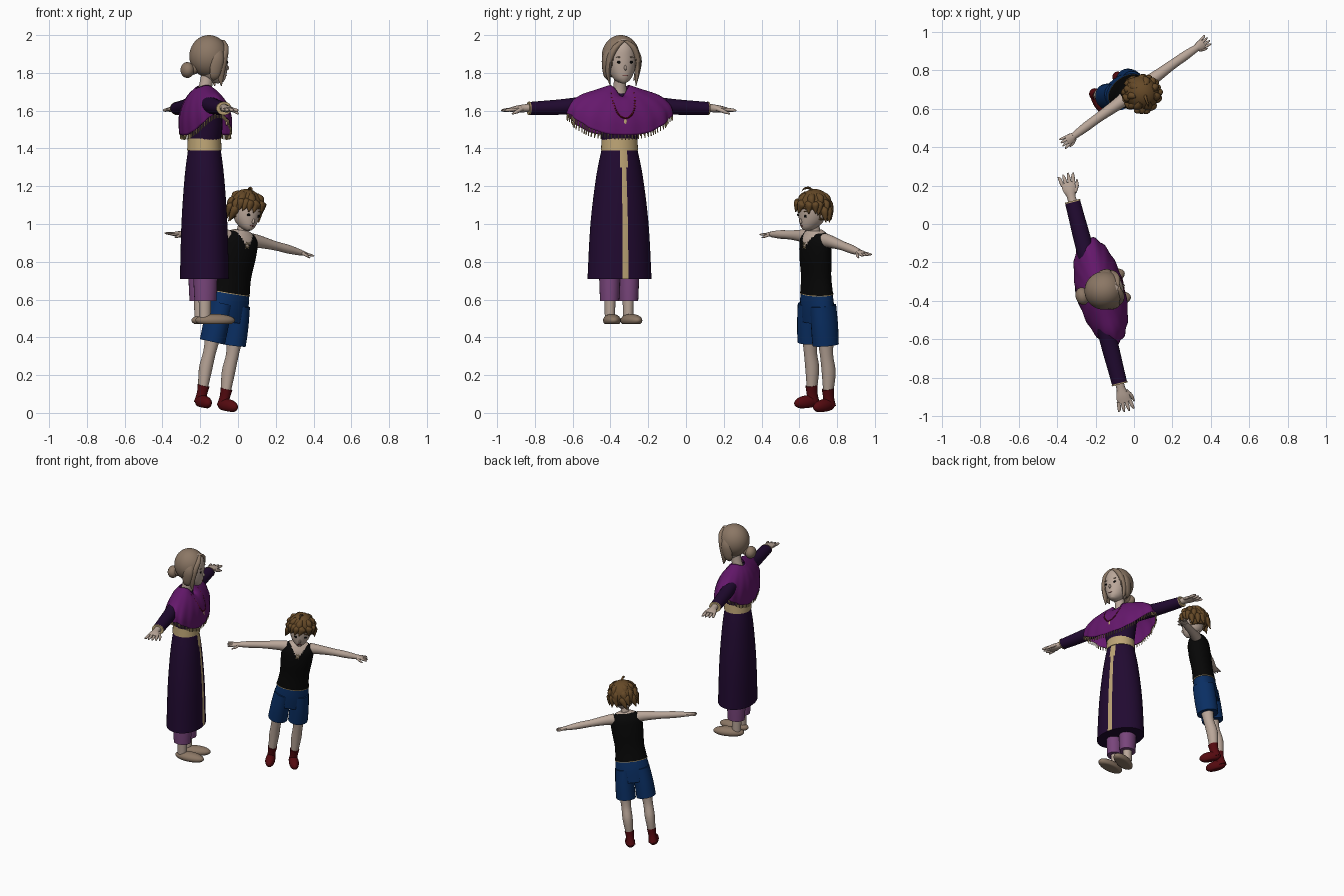
import bpy, bmesh, random
from math import sin, cos, pi, radians
from mathutils import Vector, Matrix
from mathutils.bvhtree import BVHTree

old = bpy.data.objects.get("Cube")
if old:
    bpy.data.objects.remove(old)
random.seed(4)


def material(name, r, g, b):
    m = bpy.data.materials.new(name)
    m.use_nodes = True
    m.diffuse_color = (r, g, b, 1)
    m.node_tree.nodes["Principled BSDF"].inputs["Base Color"].default_value = (r, g, b, 1)
    return m


SKIN = material("skin", .49, .385, .32)
TAN = material("tan", .26, .185, .13)
PLUM = material("dark plum", .015, .003, .03)
PURPLE = material("purple", .13, .009, .15)
MAUVE = material("mauve", .19, .06, .20)
CREAM = material("straw yellow", .51, .375, .18)
BLACK = material("black", .002, .002, .002)
BLUE = material("blue", .003, .028, .125)
RED = material("dark red", .09, .003, .005)
BROWN = material("brown", .13, .066, .02)
FRAME = Matrix()


def finish(name, bm, mats, rule=None):
    """Turn a bmesh into a smooth object placed in the current figure frame."""
    bmesh.ops.recalc_face_normals(bm, faces=bm.faces)
    me = bpy.data.meshes.new(name)
    mats = mats if isinstance(mats, tuple) else (mats,)
    for f in bm.faces:
        f.smooth = True
        if rule:
            f.material_index = rule(f.calc_center_median())
    bm.to_mesh(me)
    bm.free()
    for m in mats:
        me.materials.append(m)
    me.set_sharp_from_angle(angle=radians(45))
    ob = bpy.data.objects.new(name, me)
    bpy.context.collection.objects.link(ob)
    ob.matrix_world = FRAME
    return ob


def spline(rows, steps):
    """Catmull-Rom interpolation of rows of numbers."""
    p = [Vector(r) for r in rows]
    p = [p[0]] + p + [p[-1]]
    out = []
    for i in range(1, len(p) - 2):
        a, b, c, d = p[i - 1:i + 3]
        for k in range(steps):
            t = k / steps
            out.append(.5 * (2 * b + (c - a) * t + (2 * a - 5 * b + 4 * c - d) * t * t
                             + (3 * b - a - 3 * c + d) * t ** 3))
    return out + [p[-1]]


def skin_grid(bm, rings):
    """Bridge successive closed rings of points."""
    vs = [[bm.verts.new(q) for q in ring] for ring in rings]
    n = len(vs[0])
    for a, b in zip(vs, vs[1:]):
        for i in range(n):
            j = (i + 1) % n
            bm.faces.new((a[i], a[j], b[j], b[i]))
    return vs


def part(name, mats, *paths, n=24, steps=4, rule=None):
    """Loft elliptical sections (x, y, z, radius, radius) along each path."""
    bm = bmesh.new()
    for rows in paths:
        t = (Vector(rows[-1][:3]) - Vector(rows[0][:3])).normalized()
        ref = Vector((0, 1, 0)) if abs(t.y) < .8 else Vector((0, 0, 1))
        u = ref.cross(t).normalized()
        v = t.cross(u)
        rings = []
        for r in spline(rows, steps):
            c, a, b = Vector(r[:3]), max(r[3], .001), max(r[4], .001)
            rings.append([c + u * a * cos(2 * pi * i / n) + v * b * sin(2 * pi * i / n) for i in range(n)])
        vs = skin_grid(bm, rings)
        bm.faces.new(vs[0])
        bm.faces.new(vs[-1])
    return finish(name, bm, mats, rule)


def ball(name, mat, c, r, turn=0, floor=None, drop=None, seg=32):
    bm = bmesh.new()
    bmesh.ops.create_uvsphere(bm, u_segments=seg, v_segments=seg // 2, radius=1)
    bm.transform(Matrix.Translation(c) @ Matrix.Rotation(turn, 4, 'Z') @ Matrix.Diagonal((*r, 1)))
    if floor is not None:
        for v in bm.verts:
            v.co.z = max(v.co.z, floor)
    if drop:
        gone = [f for f in bm.faces if drop(f.calc_center_median())]
        bmesh.ops.delete(bm, geom=gone, context='FACES')
    return finish(name, bm, mat)


def thicken(ob, t):
    m = ob.modifiers.new("thickness", 'SOLIDIFY')
    m.thickness = t


def front_point(ob, x, z):
    """Point on the front of an object, in figure space."""
    me = ob.data
    tree = BVHTree.FromPolygons([v.co for v in me.vertices], [p.vertices for p in me.polygons])
    hit = tree.ray_cast(Vector((x, -1, z)), Vector((0, 1, 0)))[0]
    return hit or Vector((x, -.1, z))


def face(who, head, eye_x, eye_z, mouth_z, brow):
    for s, side in ((1, "left"), (-1, "right")):
        ball(f"{who}_{side}_eye", BLACK, front_point(head, s * eye_x, eye_z), (.013, .004, .007), seg=16)
        ball(f"{who}_{side}_brow", brow, front_point(head, s * eye_x, eye_z + .026), (.017, .004, .003), seg=16)
    ball(f"{who}_mouth", RED, front_point(head, 0, mouth_z), (.015, .003, .002), seg=16)
    ball(f"{who}_nose", SKIN, front_point(head, 0, eye_z - .03), (.007, .011, .014), seg=16)


def hand(name, s, x, y, z, size, dz):
    """Palm, four spread fingers and a thumb, reaching sideways."""
    def at(f, dy, a, b, sink=0):
        return (s * (x + f * size), y + dy * size, z + f * dz - sink * size, a * size, b * size)
    paths = [[at(-.25, 0, .18, .2), at(0, 0, .17, .2), at(.3, 0, .15, .3), at(.58, 0, .1, .3)]]
    for k in range(4):
        o = (k - 1.5) * .16
        paths.append([at(.5, o, .08, .085), at(.8, o * 1.2, .07, .075),
                      at(1 - .05 * abs(k - 1.3), o * 1.4, .025, .025)])
    paths.append([at(.1, -.18, .09, .09), at(.38, -.36, .08, .08, .1), at(.62, -.42, .03, .03, .18)])
    part(name, SKIN, *paths, n=10, steps=3)


# ---------------- woman ----------------
FRAME = Matrix.Translation((-.178, -.352, 0)) @ Matrix.Rotation(radians(104.5), 4, 'Z')

for s, side in ((1, "left"), (-1, "right")):
    ball(f"woman_{side}_shoe", TAN, (s * .053, -.045, .49), (.046, .106, .034), s * .13, floor=.47)
    part(f"woman_{side}_ankle", SKIN, [(s * .05, .01, .49, .026, .03), (s * .05, .01, .62, .03, .034)])
    part(f"woman_{side}_trouser", MAUVE, [(s * .052, .008, .592, .05, .058), (s * .052, .008, .66, .053, .062),
                                          (s * .053, .008, .76, .055, .065)])
    part(f"woman_{side}_sleeve", PLUM, [(s * .08, .02, 1.64, .05, .045), (s * .28, .02, 1.622, .042, .045),
                                        (s * .40, .02, 1.615, .038, .042), (s * .488, .02, 1.612, .034, .04)])
    part(f"woman_{side}_cuff", CREAM, [(s * .486, .02, 1.612, .036, .042), (s * .493, .02, 1.612, .035, .041)])
    hand(f"woman_{side}_hand", s, .52, .02, 1.612, .122, -.012)

# skirt with a straw yellow strip down the front
part("woman_skirt", (PLUM, CREAM),
     [(0, 0, .71, .172, .126), (0, 0, 1.0, .156, .119), (0, 0, 1.25, .125, .103), (0, 0, 1.4, .094, .085)],
     n=64, rule=lambda c: int(c.y < -.05 and abs(c.x) < .017 and c.z > .715))
part("woman_bodice", PLUM, [(0, 0, 1.43, .092, .084), (0, -.005, 1.52, .11, .09), (0, 0, 1.61, .12, .085),
                            (0, 0, 1.66, .1, .06), (0, 0, 1.69, .05, .04)])
part("woman_belt", CREAM, [(0, 0, 1.388, .099, .091), (0, 0, 1.452, .095, .088)], n=32)

# shawl: levels of (half width, half depth, side height, front height)
levels = spline([(.05, .045, 1.73, 1.715), (.13, .08, 1.705, 1.675), (.215, .108, 1.676, 1.61),
                 (.272, .119, 1.63, 1.54), (.283, .117, 1.585, 1.47)], 4)
rings = []
for i, (rx, ry, zs, zf) in enumerate(levels):
    t = i / (len(levels) - 1)
    ring = []
    for k in range(96):
        a = 2 * pi * k / 96
        fold = 1 + .02 * t * sin(a * 16)
        neck = .05 * (1 - t) ** 4 * max(0, -sin(a)) ** 6
        ring.append(Vector((rx * cos(a) * fold, ry * sin(a) * fold - .006 * t,
                            zf + (zs - zf) * abs(cos(a)) ** 2.6 - neck)))
    rings.append(ring)
bm = bmesh.new()
skin_grid(bm, rings)
shawl = finish("woman_shawl", bm, PURPLE)
thicken(shawl, -.006)
part("woman_shawl_fringe", CREAM,
     *[[(*p, .0035, .0035), (p.x * 1.01, p.y * 1.01, p.z - .024, .003, .003)] for p in rings[-1]], n=5, steps=1)

# necklace draped over the shawl
beads = []
for k in range(29):
    a = pi * k / 28
    p = front_point(shawl, .062 * cos(a), 1.69 - .13 * sin(a) ** .8)
    beads.append([(p.x, p.y - .002, p.z - .006, .003, .003), (p.x, p.y - .002, p.z, .007, .007),
                  (p.x, p.y - .002, p.z + .006, .003, .003)])
part("woman_necklace", RED, *beads, n=8, steps=2)
ball("woman_pendant", CREAM, front_point(shawl, 0, 1.54), (.011, .008, .02), seg=16)

part("woman_neck", SKIN, [(0, .005, 1.66, .06, .05), (0, -.003, 1.71, .036, .036), (0, -.02, 1.8, .032, .034)])
head = part("woman_head", SKIN, [(0, -.088, 1.748, .014, .016), (0, -.072, 1.766, .042, .046),
                                 (0, -.052, 1.81, .067, .074), (0, -.042, 1.86, .078, .086),
                                 (0, -.035, 1.91, .078, .089), (0, -.03, 1.955, .058, .07),
                                 (0, -.028, 1.982, .02, .025)], n=32)
face("woman", head, .032, 1.857, 1.785, TAN)
cap = ball("woman_hair", TAN, (0, -.025, 1.888), (.1, .104, .112), seg=64,
           drop=lambda c: c.y < -.05 and c.z < 1.962 and abs(c.x) < .066 * min(1, (1.97 - c.z) / .05) ** .5)
thicken(cap, .006)
ball("woman_hair_bun", TAN, (0, .093, 1.815), (.046, .036, .042))
part("woman_hair_tie", TAN, [(0, .05, 1.825, .03, .03), (0, .09, 1.815, .034, .034)])
for s, side in ((1, "left"), (-1, "right")):
    part(f"woman_{side}_hair_locks", TAN,
         [(s * .005, -.098, 1.972, .012, .012), (s * .048, -.102, 1.935, .018, .018),
          (s * .076, -.08, 1.87, .017, .026), (s * .08, -.066, 1.8, .013, .024), (s * .07, -.075, 1.73, .002, .002)],
         [(s * .05, -.06, 1.95, .02, .02), (s * .09, -.05, 1.88, .016, .034), (s * .085, -.035, 1.79, .012, .028),
          (s * .07, -.03, 1.76, .003, .004)], n=12)

# ---------------- boy ----------------
FRAME = (Matrix.Translation((-.14, .71, .023)) @ Matrix.Rotation(radians(34.8), 4, 'Z')
         @ Matrix.Rotation(radians(7), 4, 'X') @ Matrix.Rotation(radians(7), 4, 'Y'))

for s, side in ((1, "left"), (-1, "right")):
    ball(f"boy_{side}_shoe", RED, (s * .08, -.03, .028), (.033, .073, .036), s * .12, floor=0)
    part(f"boy_{side}_boot_cuff", RED, [(s * .075, .01, .02, .03, .034), (s * .075, .004, .07, .026, .03),
                                        (s * .075, .002, .115, .031, .034)])
    part(f"boy_{side}_leg", SKIN, [(s * .075, .002, .08, .023, .026), (s * .075, .01, .2, .034, .038),
                                   (s * .074, 0, .3, .033, .036), (s * .07, 0, .42, .045, .05)])
    part(f"boy_{side}_shorts_leg", BLUE, [(s * .068, 0, .35, .066, .072), (s * .064, 0, .45, .064, .075),
                                          (s * .055, 0, .56, .06, .074)])
    part(f"boy_{side}_arm", SKIN, [(s * .075, .01, .91, .04, .036), (s * .13, .01, .911, .033, .031),
                                   (s * .24, .01, .902, .024, .025), (s * .32, .008, .895, .023, .024),
                                   (s * .4, .005, .887, .016, .018)])
    hand(f"boy_{side}_hand", s, .39, .005, .888, .087, -.008)
    ball(f"boy_{side}_ear", SKIN, (s * .073, 0, 1.05), (.012, .016, .02), seg=16)

part("boy_shorts_hips", BLUE, [(0, 0, .47, .118, .074), (0, 0, .56, .114, .076), (0, 0, .645, .1, .07)])
part("boy_vest", (BLACK, SKIN),
     [(0, 0, .62, .108, .074), (0, 0, .71, .099, .069), (0, 0, .82, .106, .073), (0, .003, .9, .106, .068),
      (0, .005, .94, .078, .05), (0, .005, .958, .042, .036)],
     n=64, steps=8, rule=lambda c: int(c.z > .95 or (c.y < -.01 and c.z > .868 + abs(c.x) * 1.5)))
part("boy_vest_hem", CREAM, [(0, 0, .618, .1095, .0755), (0, 0, .622, .1095, .0755)], n=48, steps=1)
part("boy_vest_laces", CREAM, *[[(-s * .012, -.071, z, .002, .002), (s * .012, -.071, z + .014, .002, .002)]
                                for s in (1, -1) for z in (.868, .888)], n=6, steps=1)
part("boy_neck", SKIN, [(0, .005, .93, .036, .034), (0, 0, .96, .028, .028), (0, -.005, 1.03, .028, .03)])
head = part("boy_head", SKIN, [(0, -.06, .965, .012, .014), (0, -.046, .98, .036, .04), (0, -.025, 1.015, .061, .066),
                               (0, -.014, 1.06, .071, .076), (0, -.008, 1.1, .066, .072), (0, 0, 1.135, .045, .05),
                               (0, 0, 1.155, .015, .015)], n=32)
face("boy", head, .03, 1.047, .992, BROWN)
cap = ball("boy_hair", BROWN, (0, .004, 1.085), (.088, .092, .093), seg=48,
           drop=lambda c: (c.y < -.02 and c.z < 1.09) or c.z < 1.02)
thicken(cap, .006)

# broad layered tufts hugging the head, shorter over the face
tufts = []
for row, (count, height) in enumerate(((7, .8), (10, .45), (13, .1))):
    for k in range(count):
        a = 2 * pi * (k + .5 * row) / count + random.uniform(-.1, .1)
        out = Vector((cos(a), sin(a), 0))
        front = out.y < -.5
        r0 = (1 - height ** 2) ** .5 * .086
        z0 = 1.12 if front and row == 2 else 1.085 + height * .088
        z1 = max(z0 - random.uniform(.07, .1), 1.062 if front else .995)
        reach = min(.094, r0 + .036) + random.uniform(-.006, .006)
        p, m = out * r0 * .8, out * (r0 * .45 + reach * .5)
        tip = out * reach + Vector((-out.y, out.x, 0)) * random.uniform(-.025, .025)
        tufts.append([(p.x, p.y, z0, .016, .016), (m.x, m.y, (z0 + z1) / 2 + .014, .024, .02),
                      (tip.x, tip.y, z1, .002, .002)])
part("boy_hair_tufts", BROWN, *tufts, n=10)
part("boy_hair_cowlick", BROWN, [(0, 0, 1.165, .01, .01), (-.012, -.02, 1.186, .007, .007),
                                 (-.02, -.05, 1.184, .005, .005), (-.022, -.062, 1.168, .001, .001)], n=8)
